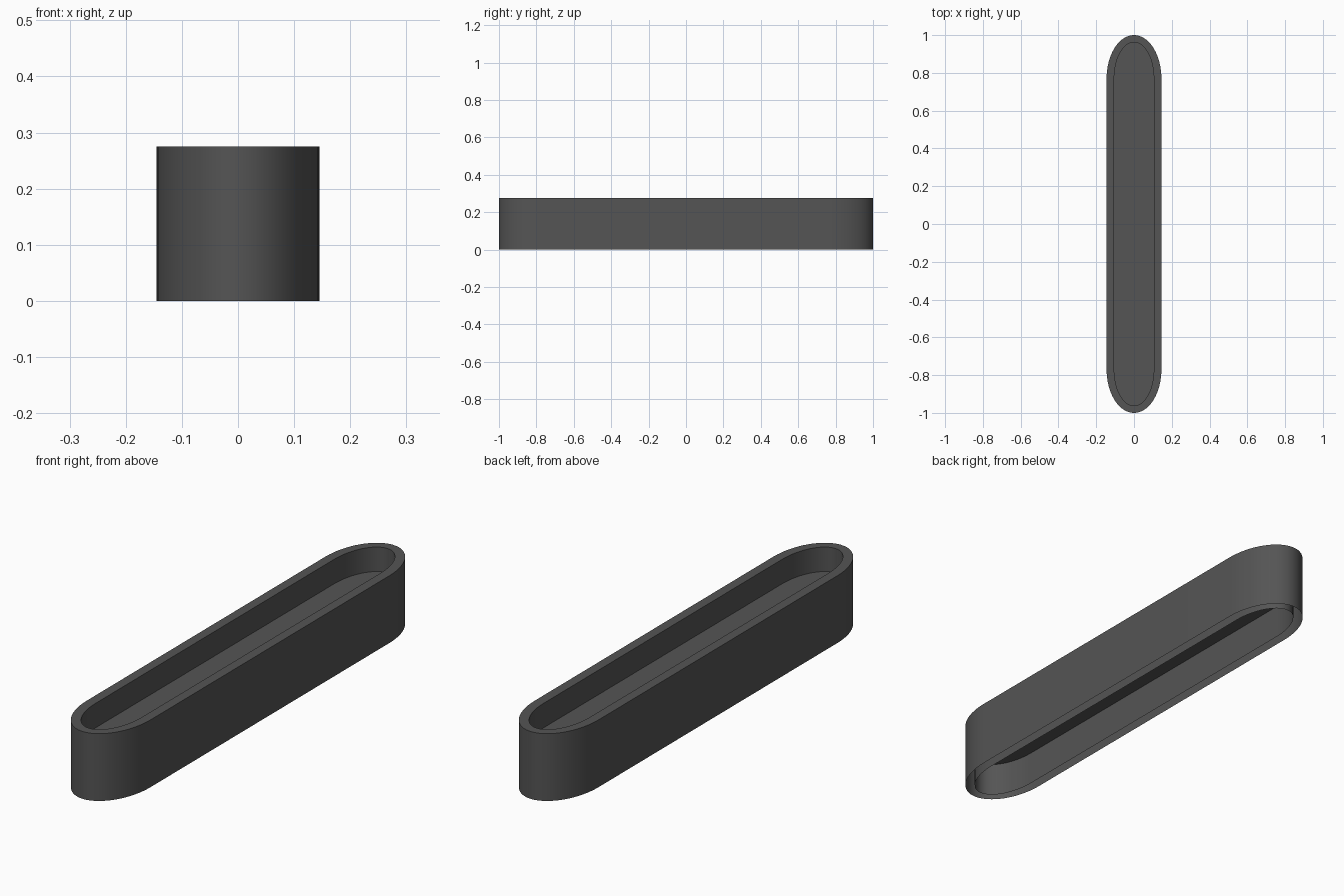
import bpy, bmesh, math

if "Cube" in bpy.data.objects:
    bpy.data.objects.remove(bpy.data.objects["Cube"])

H = 0.275
SEG = 32


def outline(half_w, end_y, straight_y):
    """Long slot outline with elliptical ends."""
    pts = []
    for sign in (1, -1):
        for i in range(SEG + 1):
            a = math.pi * i / SEG
            pts.append((sign * half_w * math.cos(a),
                        sign * (straight_y + (end_y - straight_y) * math.sin(a))))
    return pts


def finish(name, bm):
    bmesh.ops.recalc_face_normals(bm, faces=bm.faces)
    mesh = bpy.data.meshes.new(name)
    bm.to_mesh(mesh)
    bm.free()
    ob = bpy.data.objects.new(name, mesh)
    bpy.context.collection.objects.link(ob)
    mat = bpy.data.materials.get("dark_grey")
    if not mat:
        mat = bpy.data.materials.new("dark_grey")
        mat.diffuse_color = (0.09, 0.09, 0.09, 1)
        mat.use_nodes = True
        mat.node_tree.nodes["Principled BSDF"].inputs["Base Color"].default_value = mat.diffuse_color
    mesh.materials.append(mat)
    bpy.ops.object.select_all(action='DESELECT')
    ob.select_set(True)
    bpy.context.view_layer.objects.active = ob
    bpy.ops.object.shade_smooth_by_angle(angle=math.radians(35))
    return ob


def loft(bm, rings):
    loops = [[bm.verts.new((x, y, z)) for x, y in pts] for pts, z in rings]
    for a, b in zip(loops, loops[1:]):
        n = len(a)
        for i in range(n):
            j = (i + 1) % n
            bm.faces.new((a[i], a[j], b[j], b[i]))
    return loops


outer = outline(0.145, 1.0, 0.77)
inner = outline(0.105, 0.962, 0.77)

# Hollow double wall: outer skin, top rim, inner skin, open underneath
bm = bmesh.new()
loft(bm, [(outer, 0), (outer, H), (inner, H), (inner, 0)])
finish("tray_wall", bm)

# Floor plate set below the rim
bm = bmesh.new()
loops = loft(bm, [(inner, 0.14), (inner, 0.175)])
for ring in loops:
    bm.faces.new(ring)
finish("tray_floor", bm)
